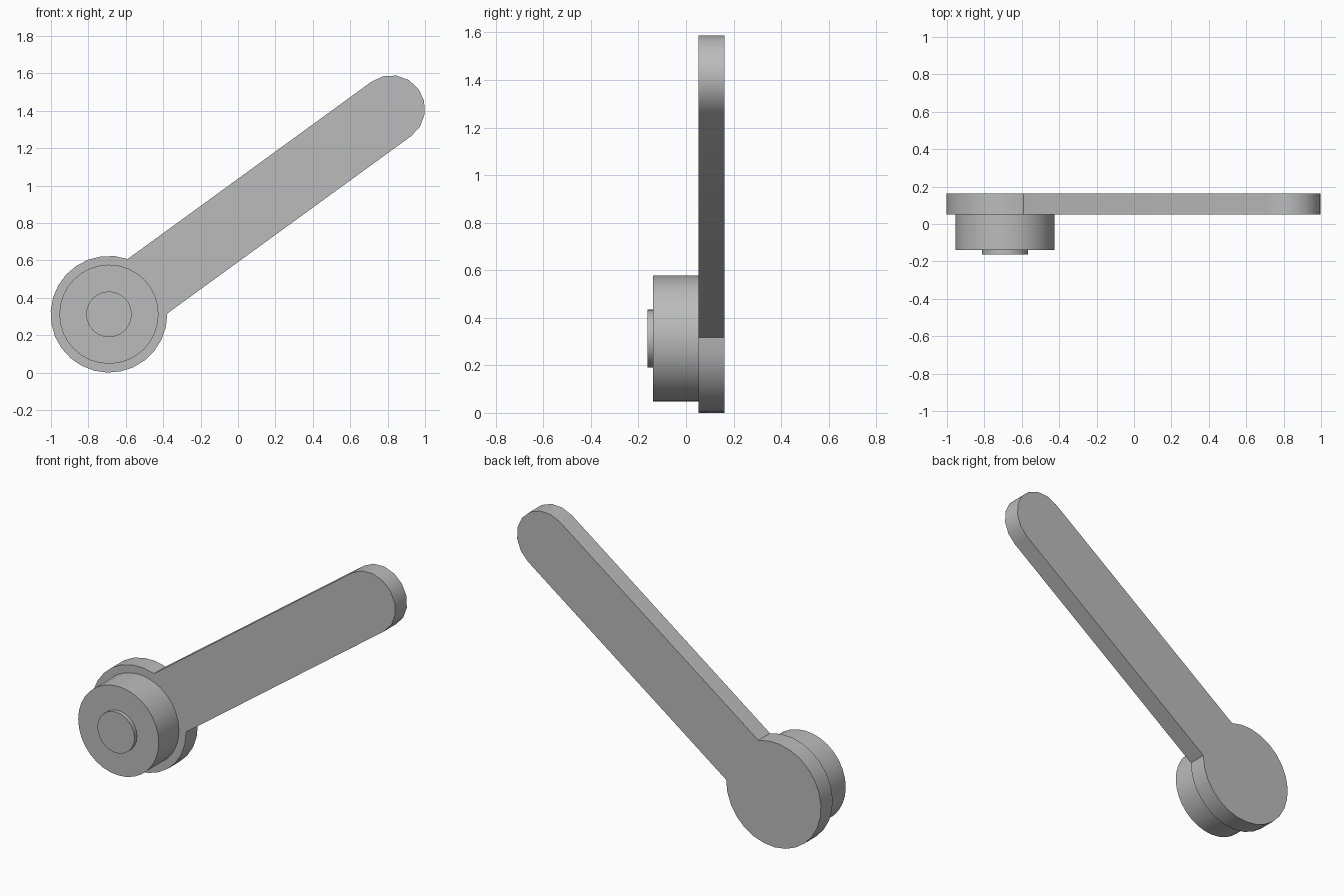
import bpy
import bmesh
from math import radians, cos, sin, asin, pi

cube = bpy.data.objects.get("Cube")
if cube:
    bpy.data.objects.remove(cube, do_unlink=True)

HUB = (-0.69, 0.312)
TIP = (0.82, 1.41)
HUB_R, ARM_R = 0.312, 0.18
TILT = radians(36)

grey = bpy.data.materials.new("plain grey")
grey.use_nodes = True
colour = (0.5, 0.5, 0.5, 1)
grey.diffuse_color = colour
grey.node_tree.nodes["Principled BSDF"].inputs["Base Color"].default_value = colour


def arc(centre, radius, start, end, steps):
    """Points along an arc in the XZ plane."""
    angles = [start + (end - start) * i / steps for i in range(steps + 1)]
    return [(centre[0] + radius * cos(a), centre[1] + radius * sin(a)) for a in angles]


def slab(name, outline, front, back):
    """Extrude an XZ outline from front to back along Y."""
    bm = bmesh.new()
    face = bm.faces.new([bm.verts.new((x, front, z)) for x, z in outline])
    moved = bmesh.ops.extrude_face_region(bm, geom=[face], use_keep_orig=True)["geom"]
    for v in moved:
        if isinstance(v, bmesh.types.BMVert):
            v.co.y = back
    bmesh.ops.recalc_face_normals(bm, faces=bm.faces[:])
    mesh = bpy.data.meshes.new(name)
    bm.to_mesh(mesh)
    bm.free()
    mesh.materials.append(grey)
    obj = bpy.data.objects.new(name, mesh)
    bpy.context.collection.objects.link(obj)
    bpy.ops.object.select_all(action="DESELECT")
    obj.select_set(True)
    bpy.context.view_layer.objects.active = obj
    bpy.ops.object.shade_smooth_by_angle(angle=radians(32))


def disc(name, radius, front, back, sides):
    slab(name, arc(HUB, radius, 0, 2 * pi, sides)[:-1], front, back)


# Lever plate: round hub joined to a straight arm with a rounded tip
neck = asin(ARM_R / HUB_R)
hub_arc = arc(HUB, HUB_R, TILT + neck, TILT + 2 * pi - neck, 22)
tip_arc = arc(TIP, ARM_R, TILT - pi / 2, TILT + pi / 2, 8)
slab("lever_plate", hub_arc + tip_arc, 0.052, 0.162)

# Boss and its small front cap
disc("hub_boss", 0.265, -0.138, 0.052, 32)
disc("hub_cap", 0.122, -0.162, -0.138, 24)
